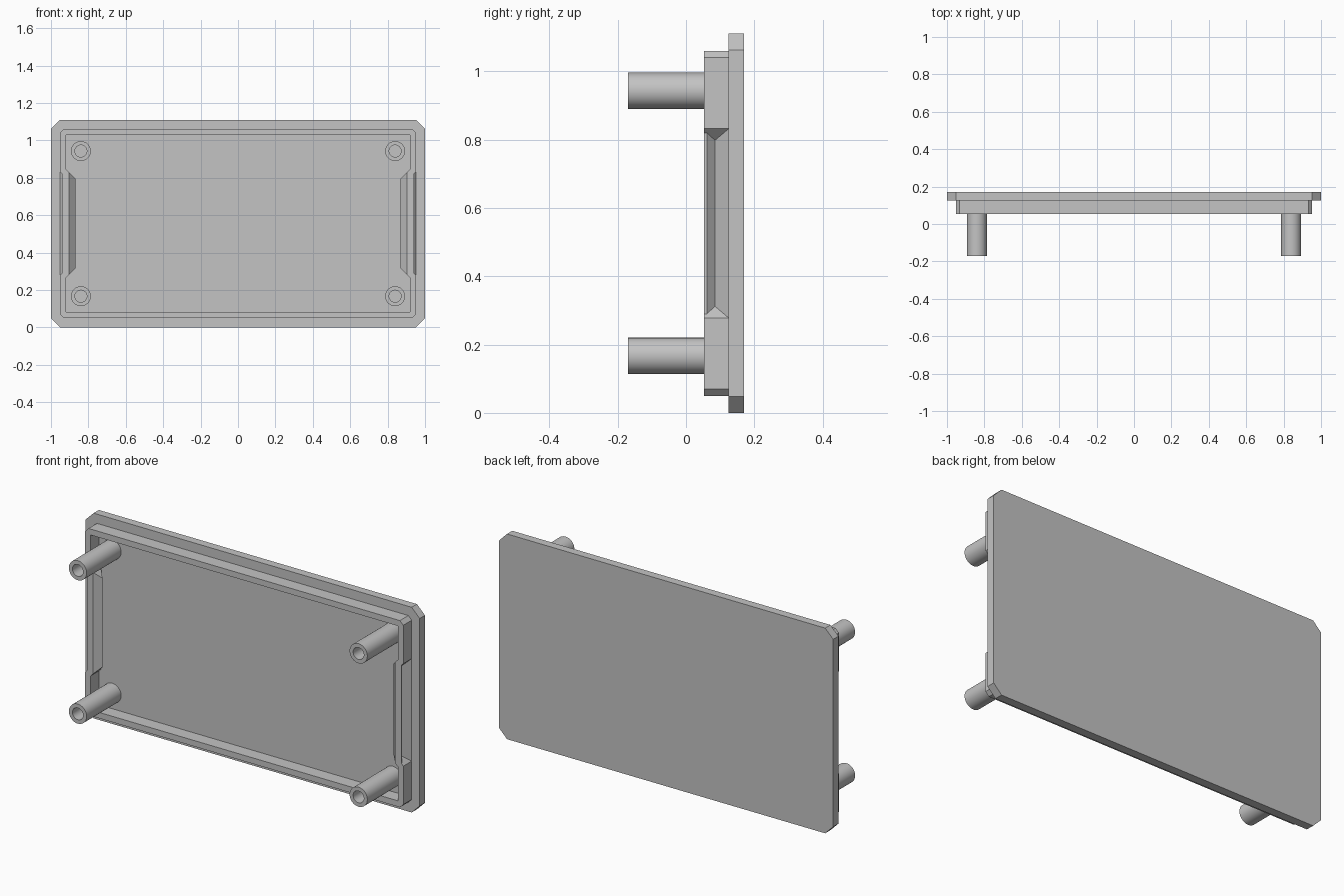
import bpy
import bmesh
import math

cube = bpy.data.objects.get("Cube")
if cube:
    bpy.data.objects.remove(cube, do_unlink=True)

grey = bpy.data.materials.new("grey_plastic")
grey.use_nodes = True
colour = (0.55, 0.55, 0.55, 1)
grey.diffuse_color = colour
grey.node_tree.nodes["Principled BSDF"].inputs["Base Color"].default_value = colour

MID = 0.555          # height of the panel centre
FRONT, FLOOR, BACK = 0.053, 0.125, 0.17


def loft(name, rings, caps=True, smooth=False):
    """Skin a list of (y, outline) rings; without caps the last ring joins the first."""
    bm = bmesh.new()
    loops = [[bm.verts.new((x, y, z)) for x, z in outline] for y, outline in rings]
    pairs = list(zip(loops, loops[1:]))
    if caps:
        bm.faces.new(loops[0])
        bm.faces.new(loops[-1])
    else:
        pairs.append((loops[-1], loops[0]))
    for a, b in pairs:
        n = len(a)
        for i in range(n):
            j = (i + 1) % n
            bm.faces.new((a[i], a[j], b[j], b[i]))
    bmesh.ops.remove_doubles(bm, verts=bm.verts, dist=0.0001)
    bmesh.ops.recalc_face_normals(bm, faces=bm.faces)
    mesh = bpy.data.meshes.new(name)
    bm.to_mesh(mesh)
    bm.free()
    mesh.materials.append(grey)
    obj = bpy.data.objects.new(name, mesh)
    bpy.context.collection.objects.link(obj)
    if smooth:
        bpy.ops.object.select_all(action="DESELECT")
        obj.select_set(True)
        bpy.context.view_layer.objects.active = obj
        bpy.ops.object.shade_smooth_by_angle(angle=math.radians(35))
    return obj


def outline(w, h, chamfer, notch=None, depth=0):
    """Rectangle with cut corners and an optional notch in each side."""
    quarter = [(w - chamfer, h), (w, h - chamfer)]
    if notch:
        quarter += [(w, notch), (w - depth, notch - depth)]
    right = quarter + [(x, -z) for x, z in reversed(quarter)]
    left = [(-x, -z) for x, z in right]
    return [(x, z + MID) for x, z in right + left]


def circle(cx, cz, r, n=48):
    angles = [2 * math.pi * i / n for i in range(n)]
    return [(cx + r * math.cos(a), cz + r * math.sin(a)) for a in angles]


# Back plate
plate = outline(1, MID, 0.048)
loft("back_plate", [(FLOOR, plate), (BACK, plate)])

# Raised rim with a V-shaped snap groove pressed into each side wall
outer = [(FLOOR, 0), (0.085, 0.034), (0.061, 0.012), (FRONT, 0.012)]
inner = [(FRONT, 0.016), (0.085, 0.05), (FLOOR, 0.01)]
rings = [(y, outline(0.952, 0.505, 0.02, 0.277, d)) for y, d in outer]
rings += [(y, outline(0.92, 0.473, 0, 0.29, d)) for y, d in inner]
loft("rim", rings, caps=False)

# Four hollow screw posts
for side, x in (("left", 0.84), ("right", -0.84)):
    for level, z in (("upper", 0.943), ("lower", 0.167)):
        body, hole = circle(x, z, 0.053), circle(x, z, 0.032)
        loft(f"{level}_{side}_post",
             [(FLOOR + 0.01, body), (-BACK, body), (-BACK, hole), (0.1, hole)],
             smooth=True)
